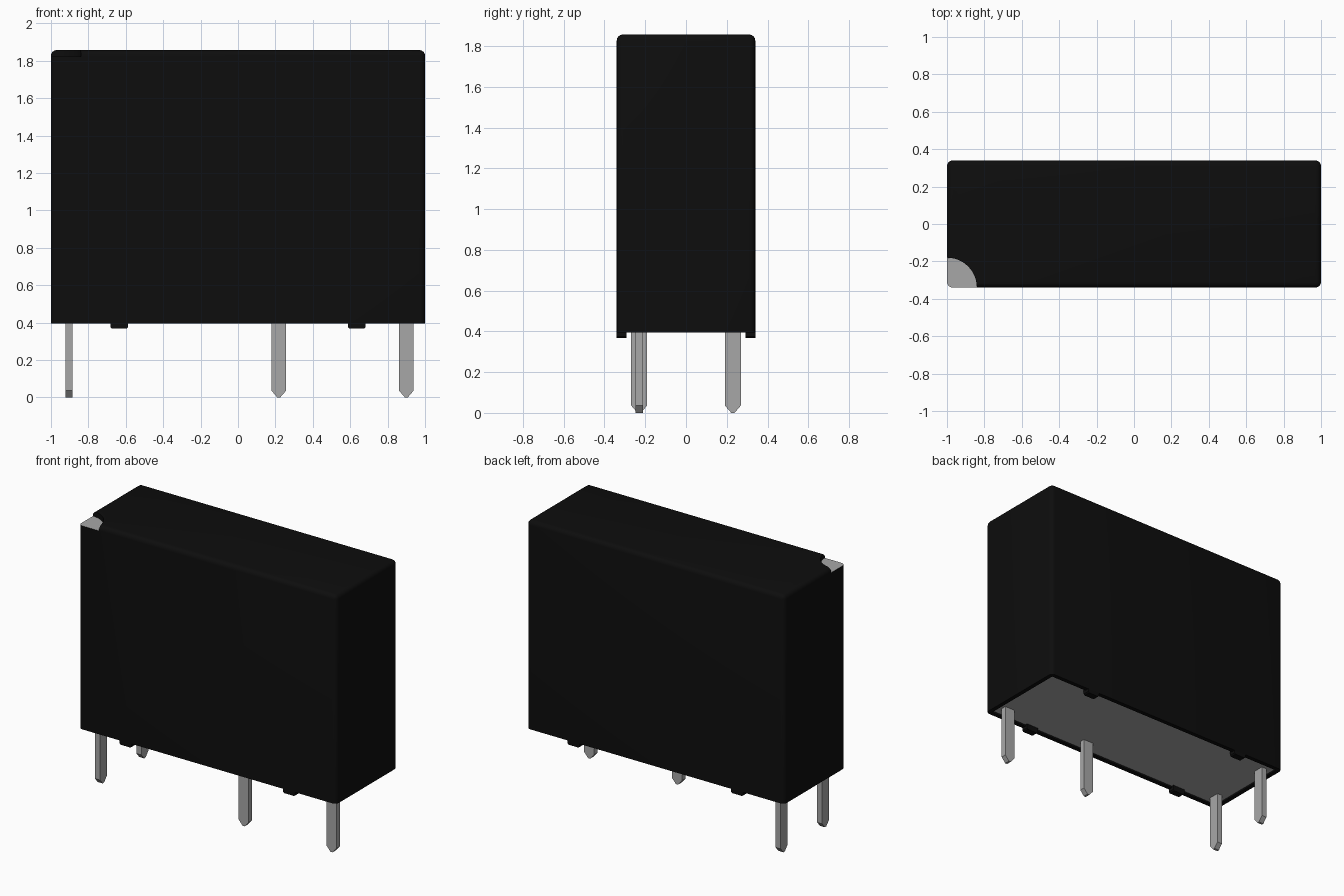
import bpy, bmesh, math
from mathutils import Matrix, Vector

if "Cube" in bpy.data.objects:
    bpy.data.objects.remove(bpy.data.objects["Cube"], do_unlink=True)


def material(name, value, rough):
    m = bpy.data.materials.new(name)
    m.use_nodes = True
    col = (value, value, value, 1)
    m.diffuse_color = col
    bsdf = m.node_tree.nodes["Principled BSDF"]
    bsdf.inputs["Base Color"].default_value = col
    bsdf.inputs["Roughness"].default_value = rough
    return m


BLACK = material("black plastic", 0.004, 0.5)
GREY = material("light grey", 0.39, 0.5)


def make(name, bm, *mats):
    me = bpy.data.meshes.new(name)
    bmesh.ops.recalc_face_normals(bm, faces=bm.faces)
    bm.to_mesh(me)
    bm.free()
    ob = bpy.data.objects.new(name, me)
    bpy.context.collection.objects.link(ob)
    for m in mats:
        me.materials.append(m)
    return ob


def box_bm(lo, hi):
    bm = bmesh.new()
    lo, hi = Vector(lo), Vector(hi)
    mat = Matrix.Translation((lo + hi) / 2) @ Matrix.Diagonal((*(hi - lo), 1))
    bmesh.ops.create_cube(bm, size=1, matrix=mat)
    return bm


HX, HY, BOTTOM, TOP = 1.0, 0.34, 0.395, 1.857
MARK_Z, FLOOR_Z, RIM = TOP - 0.035, BOTTOM + 0.02, 0.03

# Housing: box with rounded upright and top edges, square bottom rim
bm = box_bm((-HX, -HY, BOTTOM), (HX, HY, TOP))
edges = [e for e in bm.edges if max(v.co.z for v in e.verts) > 1]
bmesh.ops.bevel(bm, geom=edges, offset=0.03, segments=4, profile=0.5,
                affect='EDGES')
housing = make("housing", bm, BLACK, GREY)

# Cutters: round corner notch and shallow underside recess
bm = bmesh.new()
bmesh.ops.create_cone(bm, cap_ends=True, segments=48, radius1=0.16, radius2=0.16,
                      depth=0.2, matrix=Matrix.Translation((-HX, -HY, MARK_Z + 0.1)))
notch = make("notch_cutter", bm, BLACK)
recess = make("recess_cutter", box_bm((-HX + RIM, -HY + RIM, BOTTOM - 0.1),
                                      (HX - RIM, HY - RIM, FLOOR_Z)), BLACK)
for cutter in (notch, recess):
    cutter.hide_render = True
    mod = housing.modifiers.new(cutter.name, 'BOOLEAN')
    mod.operation = 'DIFFERENCE'
    mod.solver = 'EXACT'
    mod.object = cutter
bpy.context.view_layer.update()
cut = bpy.data.meshes.new_from_object(
    housing.evaluated_get(bpy.context.evaluated_depsgraph_get()))
housing.modifiers.clear()
housing.data = cut
for cutter in (notch, recess):
    bpy.data.objects.remove(cutter, do_unlink=True)

# Grey paint on the notch floor
for p in cut.polygons:
    on_floor = p.normal.z > 0.95 and abs(p.center.z - MARK_Z) < 0.003
    p.material_index = 1 if on_floor else 0

bpy.ops.object.select_all(action='DESELECT')
housing.select_set(True)
bpy.context.view_layer.objects.active = housing
bpy.ops.object.shade_smooth_by_angle(angle=math.radians(35))

# Base plate set into the underside
make("base_plate", box_bm((-HX + RIM, -HY + RIM, FLOOR_Z - 0.008),
                          (HX - RIM, HY - RIM, FLOOR_Z + 0.001)), GREY)

# Four standoff tabs along the bottom rim
for sx, side in ((-1, "right"), (1, "left")):
    for sy, end in ((-1, "front"), (1, "back")):
        x, y = sx * 0.635, sy * (HY - 0.0235)
        bm = box_bm((x - 0.047, y - 0.0235, 0.367), (x + 0.047, y + 0.0235, BOTTOM + 0.03))
        low = [e for e in bm.edges if all(v.co.z < 0.37 for v in e.verts)
               and abs(e.verts[0].co.x - e.verts[1].co.x) < 1e-5]
        bmesh.ops.bevel(bm, geom=low, offset=0.008, segments=1, affect='EDGES')
        make(f"standoff_{end}_{side}", bm, BLACK)


# Flat pins with a pointed tip
def pin(name, x, y, turned):
    bm = bmesh.new()
    w, t = 0.039, 0.019
    outline = [(-w, FLOOR_Z), (-w, 0.036), (-0.008, 0), (0.008, 0), (w, 0.036), (w, FLOOR_Z)]
    face = bm.faces.new([bm.verts.new((a, -t, z)) for a, z in outline])
    ext = bmesh.ops.extrude_face_region(bm, geom=[face])
    bmesh.ops.translate(bm, vec=(0, 2 * t, 0),
                        verts=[g for g in ext["geom"] if isinstance(g, bmesh.types.BMVert)])
    rot = Matrix.Rotation(math.pi / 2 if turned else 0, 4, 'Z')
    bmesh.ops.transform(bm, matrix=Matrix.Translation((x, y, 0)) @ rot, verts=bm.verts)
    make(name, bm, GREY)


pin("coil_pin_front", -0.903, -0.23, True)
pin("coil_pin_back", -0.903, 0.23, True)
pin("contact_pin_middle", 0.218, -0.23, False)
pin("contact_pin_end", 0.9, -0.23, False)
